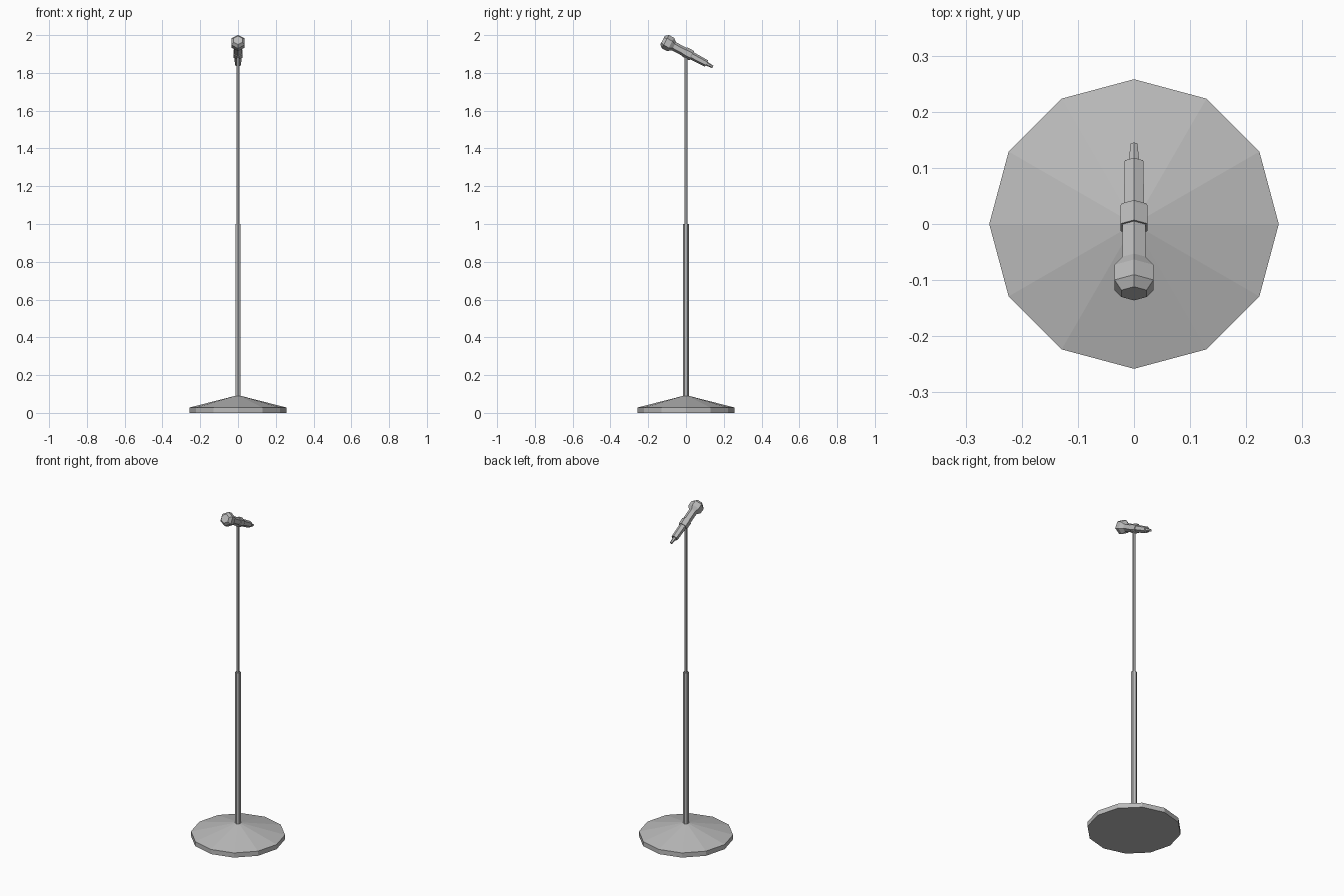
import bpy, bmesh
from math import pi, sin, cos, radians
from mathutils import Matrix

cube = bpy.data.objects.get("Cube")
if cube:
    bpy.data.objects.remove(cube, do_unlink=True)

grey = bpy.data.materials.new("metal_grey")
grey.use_nodes = True
grey.diffuse_color = (0.5, 0.5, 0.5, 1)
grey.node_tree.nodes["Principled BSDF"].inputs["Base Color"].default_value = (0.5, 0.5, 0.5, 1)


def lathe(name, profile, sides, matrix=Matrix()):
    """Flat-faced turned part from (radius, height) pairs; corners on the local y axis."""
    bm = bmesh.new()
    rings = []
    for r, h in profile:
        if r == 0:
            rings.append([bm.verts.new((0, 0, h))] * sides)
        else:
            angles = [pi / 2 + 2 * pi * i / sides for i in range(sides)]
            rings.append([bm.verts.new((r * cos(a), r * sin(a), h)) for a in angles])
    for low, high in zip(rings, rings[1:]):
        for i in range(sides):
            j = (i + 1) % sides
            corners = [low[i], low[j], high[j], high[i]]
            bm.faces.new(list(dict.fromkeys(corners)))
    for ring in (rings[0], rings[-1]):
        if ring[0] is not ring[1]:
            bm.faces.new(ring)
    bmesh.ops.recalc_face_normals(bm, faces=bm.faces)
    mesh = bpy.data.meshes.new(name)
    bm.to_mesh(mesh)
    bm.free()
    mesh.materials.append(grey)
    obj = bpy.data.objects.new(name, mesh)
    obj.matrix_world = matrix
    bpy.context.collection.objects.link(obj)
    return obj


# Stand: weighted base and two telescoping tubes
lathe("base", [(0.258, 0), (0.258, 0.028), (0, 0.094)], 12)
lathe("lower_pole", [(0.016, 0.06), (0.016, 1.0)], 6)
lathe("upper_pole", [(0.009, 0.98), (0.009, 1.895)], 6)

# Microphone: tilted axis running from the plug up to the head
tilt = radians(28)
axis = Matrix.Translation((0, 0, 1.907)) @ Matrix.Rotation(pi / 2 - tilt, 4, "X")


def along(pairs):
    """Turn (radius, y position) pairs into lengths along the tilted axis."""
    return [(r, -y / cos(tilt)) for r, y in pairs]


lathe("microphone_head", along([(0.024, -0.064), (0.04, -0.082), (0.04, -0.109), (0.026, -0.124)]), 6, axis)
lathe("microphone_handle", along([(0.019, 0.109), (0.021, 0.03), (0.024, -0.01), (0.024, -0.066)]), 6, axis)
lathe("clip", along([(0.025, 0.031), (0.028, 0.026), (0.028, -0.006)]), 6, axis)
lathe("cable_plug", along([(0.007, 0.142), (0.011, 0.108)]), 6, axis)
